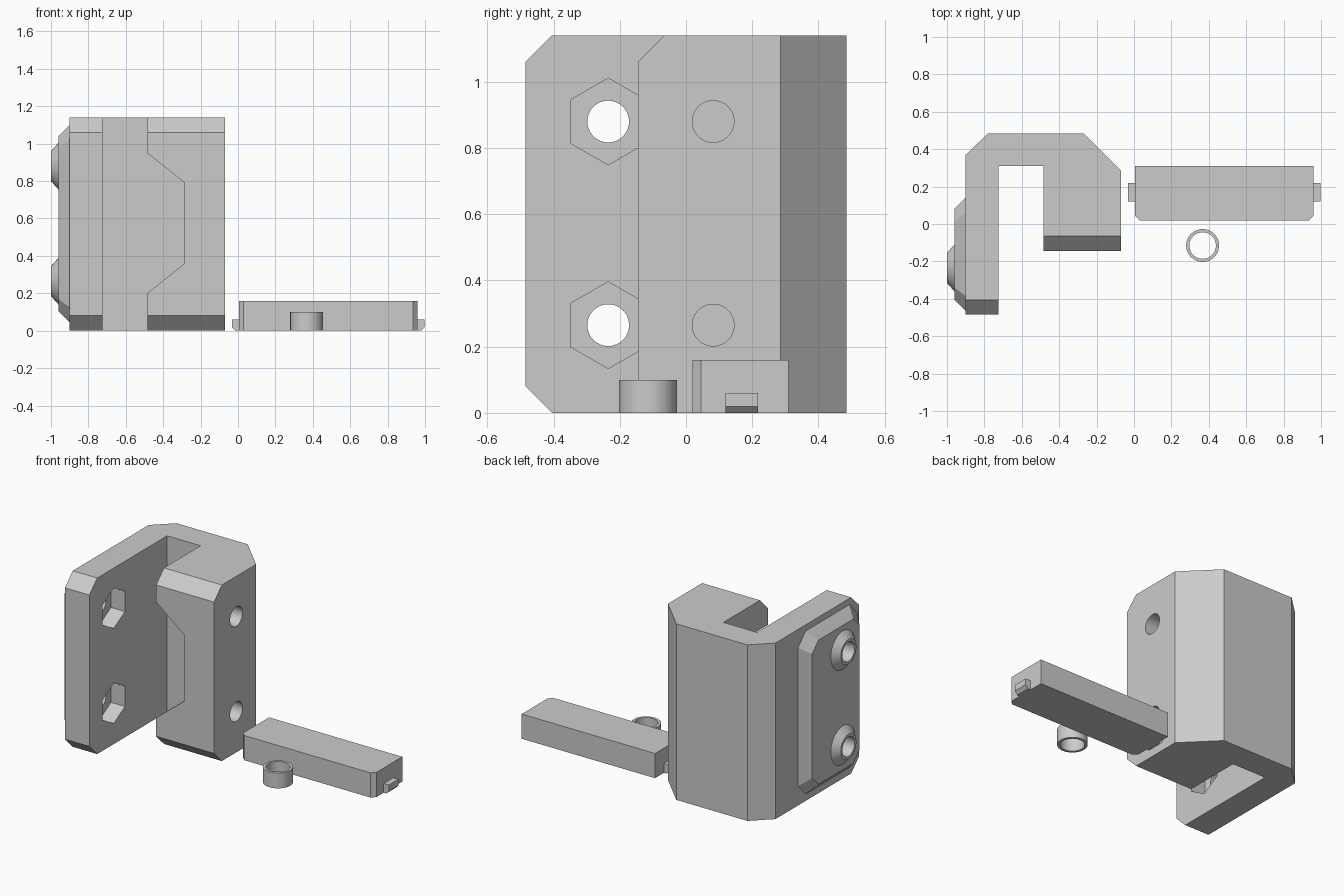
import bpy, bmesh, math

if "Cube" in bpy.data.objects:
    bpy.data.objects.remove(bpy.data.objects["Cube"])

mat = bpy.data.materials.new("light grey plastic")
mat.diffuse_color = (0.6, 0.6, 0.6, 1)
mat.use_nodes = True
mat.node_tree.nodes["Principled BSDF"].inputs["Base Color"].default_value = mat.diffuse_color


def loft(name, loops):
    """Closed solid through matching loops of 3D points."""
    bm = bmesh.new()
    rings = [[bm.verts.new(p) for p in loop] for loop in loops]
    n = len(rings[0])
    for a, b in zip(rings, rings[1:]):
        for i in range(n):
            j = (i + 1) % n
            bm.faces.new((a[i], a[j], b[j], b[i]))
    bm.faces.new(rings[0])
    bm.faces.new(rings[-1])
    bmesh.ops.recalc_face_normals(bm, faces=bm.faces)
    mesh = bpy.data.meshes.new(name)
    bm.to_mesh(mesh)
    bm.free()
    mesh.materials.append(mat)
    ob = bpy.data.objects.new(name, mesh)
    bpy.context.collection.objects.link(ob)
    return ob


def place(p, axis, d):
    """2D point to 3D: axis x takes (y,z), axis y takes (x,z), axis z takes (x,y)."""
    q = list(p)
    q.insert("xyz".index(axis), d)
    return q


def prism(name, pts, axis, a, b):
    return loft(name, [[place(p, axis, d) for p in pts] for d in (a, b)])


def circle(u, v, r, n=48):
    return [(u + r * math.sin(2 * math.pi * i / n), v + r * math.cos(2 * math.pi * i / n))
            for i in range(n)]


def combine(ob, tool, op):
    tool.hide_render = True
    m = ob.modifiers.new(op, 'BOOLEAN')
    m.operation, m.object, m.solver = op, tool, 'EXACT'
    bpy.context.view_layer.objects.active = ob
    bpy.ops.object.modifier_apply(modifier=m.name)
    bpy.data.objects.remove(tool)


def smooth(ob):
    bpy.ops.object.select_all(action='DESELECT')
    ob.select_set(True)
    bpy.context.view_layer.objects.active = ob
    bpy.ops.object.shade_smooth_by_angle(angle=math.radians(30))


H = 1.14

# Hook-shaped clamp body
body = prism("clamp_body", [(-.9, -.485), (-.9, .37), (-.78, .485), (-.27, .485), (-.07, .285),
                            (-.07, -.145), (-.485, -.145), (-.485, .31), (-.725, .31),
                            (-.725, -.485)], 'z', 0, H)

# Sloped front edges at top and bottom of both arms
for y, x0, x1 in ((-.485, -1.1, -.6), (-.145, -.6, .1)):
    for z, s in ((0, 1), (H, -1)):
        tri = [(y - .08, z + s * .16), (y - .08, z - s * .08), (y + .16, z - s * .08)]
        combine(body, prism("edge_cutter", tri, 'x', x0, x1), 'DIFFERENCE')

# Trapezoid channel opening into the slot
channel = [(-.5, .962), (-.485, .95), (-.285, .79), (-.285, .36), (-.485, .2), (-.5, .188)]
combine(body, prism("channel_cutter", channel, 'y', -.3, .31), 'DIFFERENCE')


# Bevelled pad on the outer side of the long arm
def pad_outline(x, inset, c=.08):
    y0, y1, z0, z1 = -.465 + inset, .14 - inset, .045 + inset, 1.1 - inset
    return [(x, *p) for p in ((y0 + c, z0), (y1 - c, z0), (y1, z0 + c), (y1, z1 - c),
                              (y1 - c, z1), (y0 + c, z1), (y0, z1 - c), (y0, z0 + c))]


pad = loft("pad", [pad_outline(-.87, 0), pad_outline(-.9, 0), pad_outline(-.96, .06, .065)])
combine(body, pad, 'UNION')

# Conical bosses, nut pockets and bolt holes
for z in (.265, .88):
    rings = [[(x, *p) for p in circle(-.235, z, r)]
             for x, r in ((-.93, .125), (-.96, .125), (-1, .08))]
    combine(body, loft("boss", rings), 'UNION')
    combine(body, prism("nut_cutter", circle(-.235, z, .131, 6), 'x', -.825, -.6), 'DIFFERENCE')
    combine(body, prism("bolt_cutter", circle(-.235, z, .063), 'x', -1.1, -.6), 'DIFFERENCE')
    combine(body, prism("side_cutter", circle(.082, z, .063), 'x', -.6, .1), 'DIFFERENCE')
smooth(body)

# Separate slider bar with an end tab on each side
prism("slider_bar", [(.005, .31), (.005, .045), (.03, .02), (.935, .02), (.96, .045), (.96, .31)],
      'z', 0, .16)
for name, x, s in (("left_tab", .005, -1), ("right_tab", .96, 1)):
    w = .038 * s
    prism(name, [(x, 0), (x + w - .02 * s, 0), (x + w, .02), (x + w, .06), (x, .06)],
          'y', .12, .218)

# Spacer ring
rings = [[(*p, z) for p in circle(.367, -.115, r)]
         for r, z in ((.088, 0), (.088, .1))]
ring = loft("spacer_ring", rings)
combine(ring, prism("ring_cutter", circle(.367, -.115, .071), 'z', -.1, .2), 'DIFFERENCE')
smooth(ring)
